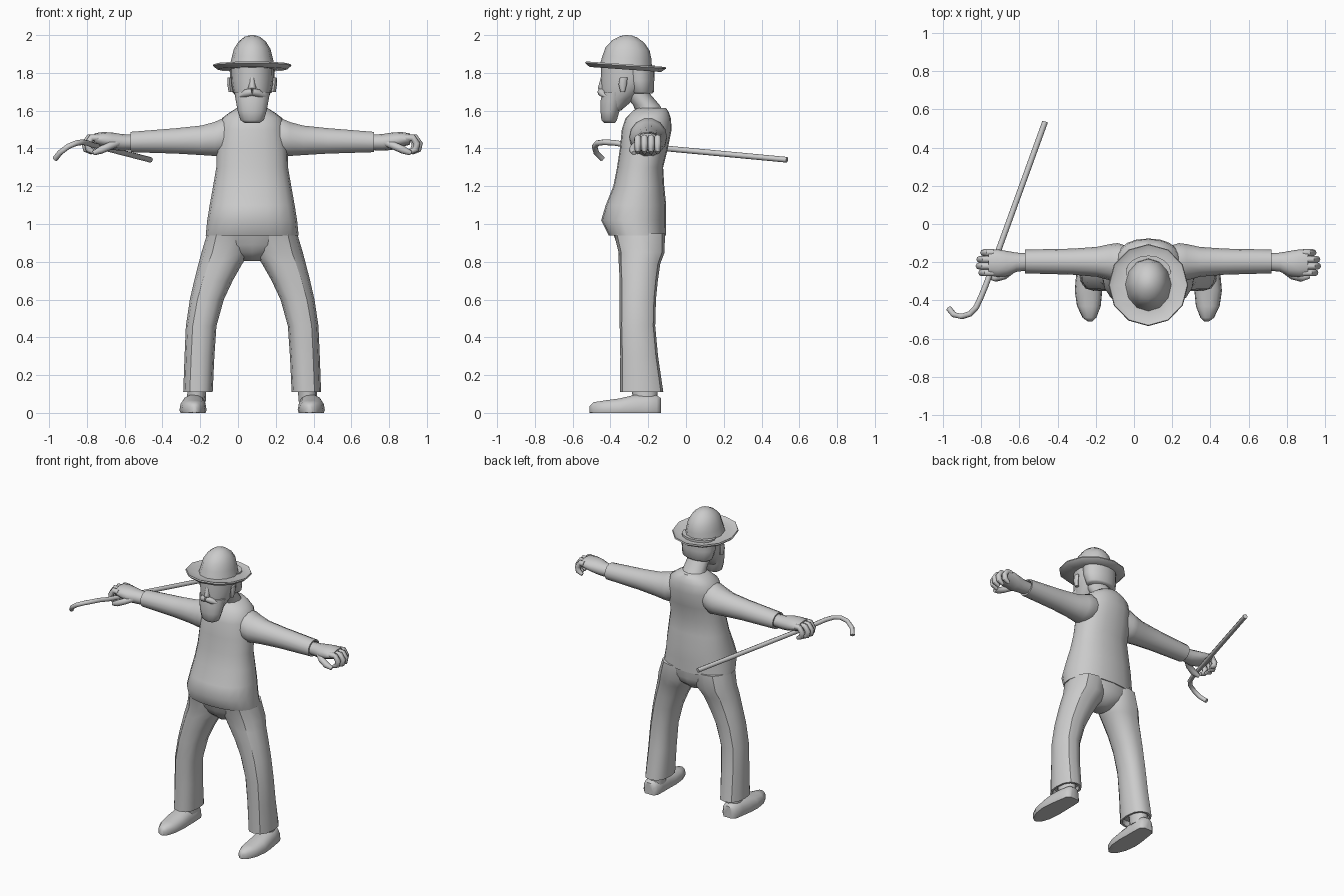
import bpy, bmesh, math
from mathutils import Vector

CX = 0.075  # body centre line
GREY = bpy.data.materials.new("plain grey")
GREY.diffuse_color = (0.6, 0.6, 0.6, 1)
AXES = {'X': (1, 2, 0), 'Y': (0, 2, 1), 'Z': (0, 1, 2)}


def finish(ob, angle):
    bpy.ops.object.select_all(action='DESELECT')
    ob.select_set(True)
    bpy.context.view_layer.objects.active = ob
    if ob.type == 'CURVE':
        bpy.ops.object.convert(target='MESH')
    bpy.ops.object.shade_smooth_by_angle(angle=math.radians(angle))
    return ob


def loft(name, rings, axis='Z', sides=12, side=1, power=1.0, angle=50, floor=None, seams=()):
    """Rings are (centre x, y, z, half width, half depth) across the axis."""
    bm = bmesh.new()
    a, b, _ = AXES[axis]
    rows = []
    for x, y, z, ra, rb in rings:
        row = []
        for i in range(sides):
            t = 2 * math.pi * i / sides
            p = [x, y, z]
            c, s = math.cos(t), math.sin(t)
            p[a] += ra * math.copysign(abs(c) ** power, c)
            p[b] += rb * math.copysign(abs(s) ** power, s)
            if floor is not None:
                p[2] = max(p[2], floor)
            row.append(bm.verts.new((CX + side * p[0], p[1], p[2])))
        rows.append(row)
    for r0, r1 in zip(rows, rows[1:]):
        for i in range(sides):
            j = (i + 1) % sides
            bm.faces.new((r0[i], r0[j], r1[j], r1[i]))
        for k in seams:
            bm.edges.get((r0[k], r1[k])).smooth = False
    bm.faces.new(rows[0])
    bm.faces.new(rows[-1])
    bmesh.ops.recalc_face_normals(bm, faces=bm.faces)
    me = bpy.data.meshes.new(name)
    bm.to_mesh(me)
    me.materials.append(GREY)
    ob = bpy.data.objects.new(name, me)
    bpy.context.collection.objects.link(ob)
    return finish(ob, angle)


def tube(name, pts, radius, side=1, origin=CX, tip=1.0):
    cu = bpy.data.curves.new(name, 'CURVE')
    cu.dimensions = '3D'
    cu.bevel_depth, cu.bevel_resolution, cu.use_fill_caps = radius, 2, True
    sp = cu.splines.new('POLY')
    sp.points.add(len(pts) - 1)
    for p, (x, y, z) in zip(sp.points, pts):
        p.co = (origin + side * x, y, z, 1)
    sp.points[-1].radius = tip
    cu.materials.append(GREY)
    ob = bpy.data.objects.new(name, cu)
    bpy.context.collection.objects.link(ob)
    return finish(ob, 50)


# Vest and pelvis
loft("vest", [
    (0, -.258, .94, .235, .14), (0, -.258, .94, .246, .152), (0, -.277, 1.02, .238, .172),
    (0, -.265, 1.1, .225, .16), (0, -.25, 1.2, .207, .135), (0, -.243, 1.3, .19, .122),
    (0, -.223, 1.4, .188, .127), (0, -.208, 1.5, .175, .132), (0, -.2, 1.56, .16, .12),
    (0, -.19, 1.59, .12, .1), (0, -.185, 1.615, .08, .078)], sides=20, power=.88)
loft("pelvis", [
    (0, -.235, .805, .045, .06), (0, -.235, .85, .15, .11),
    (0, -.24, .89, .215, .125), (0, -.247, .95, .235, .138)], sides=16)

# Neck, head, hair and ears
loft("neck", [(0, -.185, 1.58, .085, .075), (0, -.21, 1.63, .075, .07),
              (0, -.27, 1.70, .075, .07), (0, -.29, 1.76, .075, .07)])
loft("head", [(0, -.385, 1.6, .055, .04), (0, -.36, 1.66, .085, .085),
              (0, -.325, 1.72, .105, .125), (0, -.312, 1.77, .112, .138),
              (0, -.312, 1.84, .113, .138)], sides=16)
loft("hair", [(0, -.235, 1.69, .095, .055), (0, -.235, 1.70, .108, .065),
              (0, -.245, 1.76, .118, .077), (0, -.25, 1.84, .118, .085)], sides=16)

# Nose, moustache and beard
loft("nose", [(0, -.44, 1.705, .016, .012), (0, -.445, 1.72, .022, .022),
              (0, -.44, 1.75, .015, .018), (0, -.435, 1.79, .012, .012)], sides=8)
loft("beard", [(0, -.405, 1.535, .04, .03), (0, -.407, 1.55, .062, .042),
               (0, -.402, 1.6, .077, .052), (0, -.392, 1.65, .086, .062),
               (0, -.38, 1.7, .095, .065)], sides=14)

# Hat with turned-up brim, tilted slightly back
hat = loft("hat", [
    (-CX, 0, -.012, .11, .13), (-CX, 0, -.014, .185, .19), (-CX, 0, .006, .208, .215),
    (-CX, 0, .014, .204, .211), (-CX, 0, .002, .18, .187), (-CX, .002, .004, .12, .138),
    (-CX, .004, .05, .108, .13), (-CX, .004, .095, .097, .117), (-CX, .004, .135, .072, .085),
    (-CX, .004, .16, .04, .045), (-CX, .004, .168, .012, .015)], sides=12, angle=46)
hat.location = (CX, -.32, 1.832)
hat.rotation_euler.x = -.07

for s, label in ((1, "left"), (-1, "right")):
    loft(label + "_ear", [(.113, -.335, 1.70, .012, .012), (.12, -.335, 1.74, .012, .022),
                          (.12, -.33, 1.775, .01, .02)], sides=8, side=s)
    tube(label + "_moustache", [(0, -.45, 1.7), (.035, -.443, 1.692), (.07, -.415, 1.672)],
         .02, s, tip=.35)

    # Sleeve with a hollow-looking cuff
    loft(label + "_sleeve", [
        (.08, -.2, 1.475, .075, .08), (.16, -.2, 1.458, .1, .102), (.2, -.2, 1.45, .095, .092),
        (.27, -.198, 1.443, .078, .08), (.4, -.197, 1.44, .068, .069),
        (.645, -.196, 1.434, .062, .055), (.645, -.196, 1.434, .052, .045),
        (.62, -.196, 1.434, .045, .04)], 'X', 14, s)

    # Hand, curled fingers and thumb
    loft(label + "_hand", [
        (.62, -.198, 1.432, .044, .04), (.69, -.2, 1.432, .05, .044),
        (.74, -.207, 1.438, .066, .046), (.79, -.205, 1.447, .072, .04),
        (.835, -.203, 1.45, .066, .03)], 'X', 12, s)
    for i, reach in enumerate((0, .014, .01, -.01)):
        y = -.255 + .035 * i
        tube(f"{label}_finger_{i + 1}", [
            (.81, y, 1.455), (.85 + reach, y, 1.457), (.872 + reach, y, 1.425),
            (.865 + reach, y, 1.395), (.835 + reach, y, 1.378)], .018, s, tip=.6)
    tube(label + "_thumb", [(.71, -.235, 1.43), (.755, -.27, 1.412), (.80, -.282, 1.392),
                            (.84, -.275, 1.375)], .021, s, tip=.6)

    # Trouser leg with side seams
    loft(label + "_trouser_leg", [
        (.125, -.247, .95, .113, .135), (.14, -.235, .85, .128, .122),
        (.168, -.246, .79, .116, .11), (.205, -.25, .7, .102, .101),
        (.24, -.255, .6, .09, .096), (.27, -.257, .46, .081, .094),
        (.279, -.248, .3, .079, .1), (.287, -.235, .11, .078, .115),
        (.287, -.235, .11, .065, .1), (.285, -.235, .14, .06, .09)],
        sides=12, side=s, power=.85, seams=(2, 10))

    # Ankle and flat-soled shoe
    loft(label + "_ankle", [(.295, -.215, .06, .05, .065), (.292, -.22, .15, .05, .07)], side=s)
    loft(label + "_shoe", [
        (.305, -.51, .015, .012, .022), (.308, -.49, .015, .036, .042),
        (.311, -.43, .015, .062, .052), (.313, -.35, .015, .072, .063),
        (.311, -.28, .015, .068, .08), (.306, -.21, .015, .062, .083),
        (.303, -.155, .015, .056, .08), (.302, -.133, .015, .035, .065)],
        'Y', 14, s, power=.8, floor=0)

# Walking cane with hooked handle
tube("cane", [(-.465, .535, 1.34), (-.775, -.32, 1.42), (-.80, -.38, 1.43), (-.825, -.435, 1.433),
              (-.857, -.47, 1.428), (-.9, -.484, 1.41), (-.942, -.475, 1.378),
              (-.968, -.443, 1.345)], .015, 1, 0)
